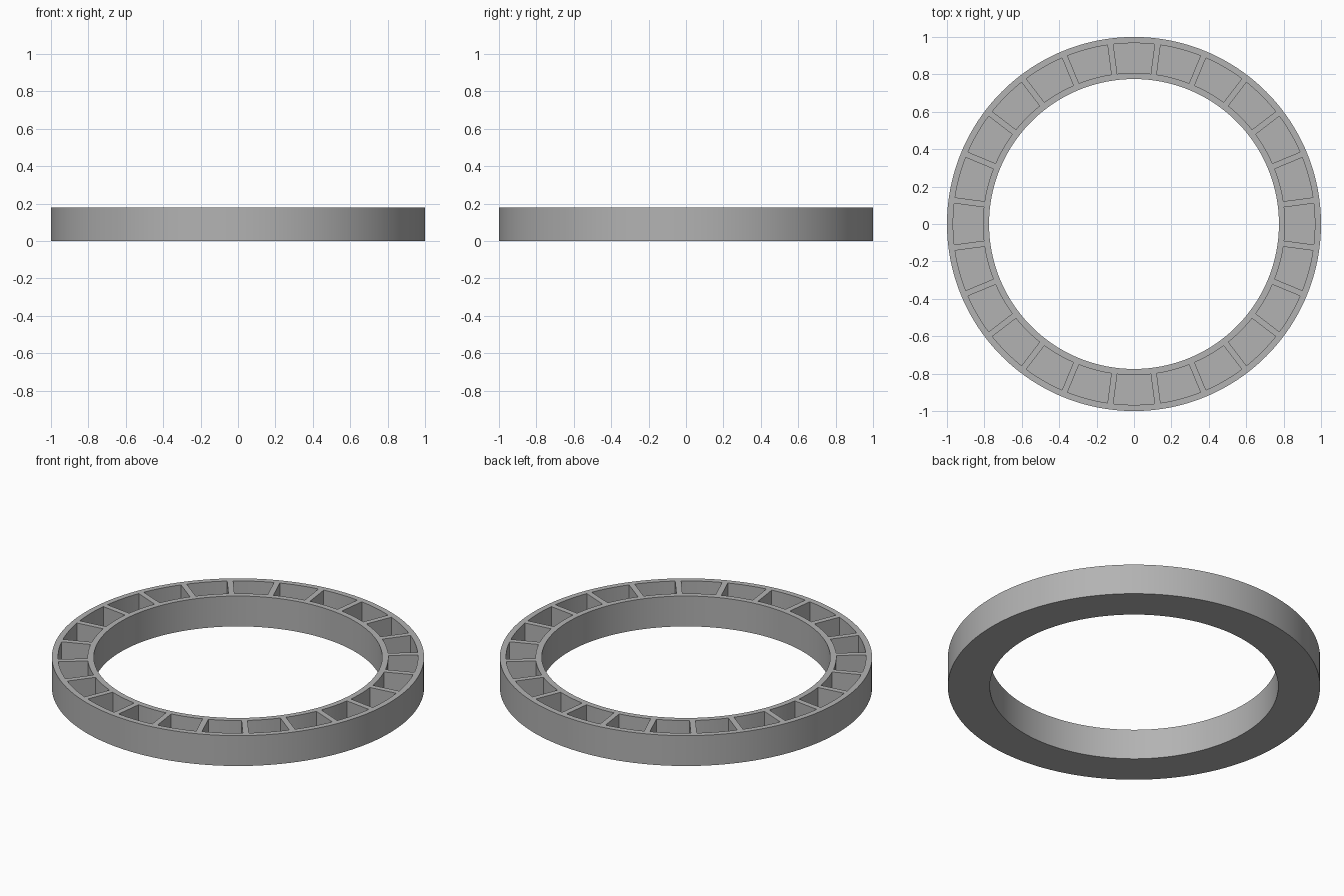
import bpy, bmesh, math

OUTER, INNER, HEIGHT = 1.0, 0.775, 0.18
WALL, FLOOR, RIB = 0.033, 0.03, 0.032
POCKETS, SEGMENTS = 24, 192

cube = bpy.data.objects.get("Cube")
if cube:
    bpy.data.objects.remove(cube, do_unlink=True)

grey = bpy.data.materials.new("plain grey")
grey.use_nodes = True
colour = (0.45, 0.45, 0.45, 1)
grey.diffuse_color = colour
grey.node_tree.nodes["Principled BSDF"].inputs["Base Color"].default_value = colour


def make_object(name, bm):
    bmesh.ops.recalc_face_normals(bm, faces=bm.faces)
    mesh = bpy.data.meshes.new(name)
    bm.to_mesh(mesh)
    bm.free()
    mesh.materials.append(grey)
    obj = bpy.data.objects.new(name, mesh)
    bpy.context.collection.objects.link(obj)
    return obj


def polar(radius, angle, z):
    return (radius * math.cos(angle), radius * math.sin(angle), z)


# Solid ring: a rectangular section revolved around z
bm = bmesh.new()
section = [(INNER, 0), (OUTER, 0), (OUTER, HEIGHT), (INNER, HEIGHT)]
loops = [[bm.verts.new(polar(r, 2 * math.pi * i / SEGMENTS, z)) for r, z in section]
         for i in range(SEGMENTS)]
for i, a in enumerate(loops):
    b = loops[(i + 1) % SEGMENTS]
    for j in range(4):
        k = (j + 1) % 4
        bm.faces.new((a[j], b[j], b[k], a[k]))
ring = make_object("pocketed_ring", bm)

# Pocket cutter: curved wedges that leave parallel-sided ribs between them
bm = bmesh.new()
steps = 8
for p in range(POCKETS):
    centre = 2 * math.pi * p / POCKETS
    outline = []
    for radius, direction in ((OUTER - WALL, 1), (INNER + WALL, -1)):
        half = math.pi / POCKETS - math.asin(RIB / 2 / radius)
        outline += [polar(radius, centre + direction * half * (2 * s / steps - 1), FLOOR)
                    for s in range(steps + 1)]
    base = bm.faces.new([bm.verts.new(c) for c in outline])
    grown = bmesh.ops.extrude_face_region(bm, geom=[base], use_keep_orig=True)
    top = [v for v in grown["geom"] if isinstance(v, bmesh.types.BMVert)]
    bmesh.ops.translate(bm, verts=top, vec=(0, 0, HEIGHT))
cutter = make_object("pocket_cutter", bm)
cutter.hide_render = True

# Cut the open pockets into the top
cut = ring.modifiers.new("pockets", "BOOLEAN")
cut.operation = "DIFFERENCE"
cut.solver = "EXACT"
cut.object = cutter
bpy.ops.object.select_all(action="DESELECT")
bpy.context.view_layer.objects.active = ring
ring.select_set(True)
bpy.ops.object.modifier_apply(modifier=cut.name)
bpy.data.objects.remove(cutter, do_unlink=True)

bpy.ops.object.shade_smooth_by_angle(angle=math.radians(30))
